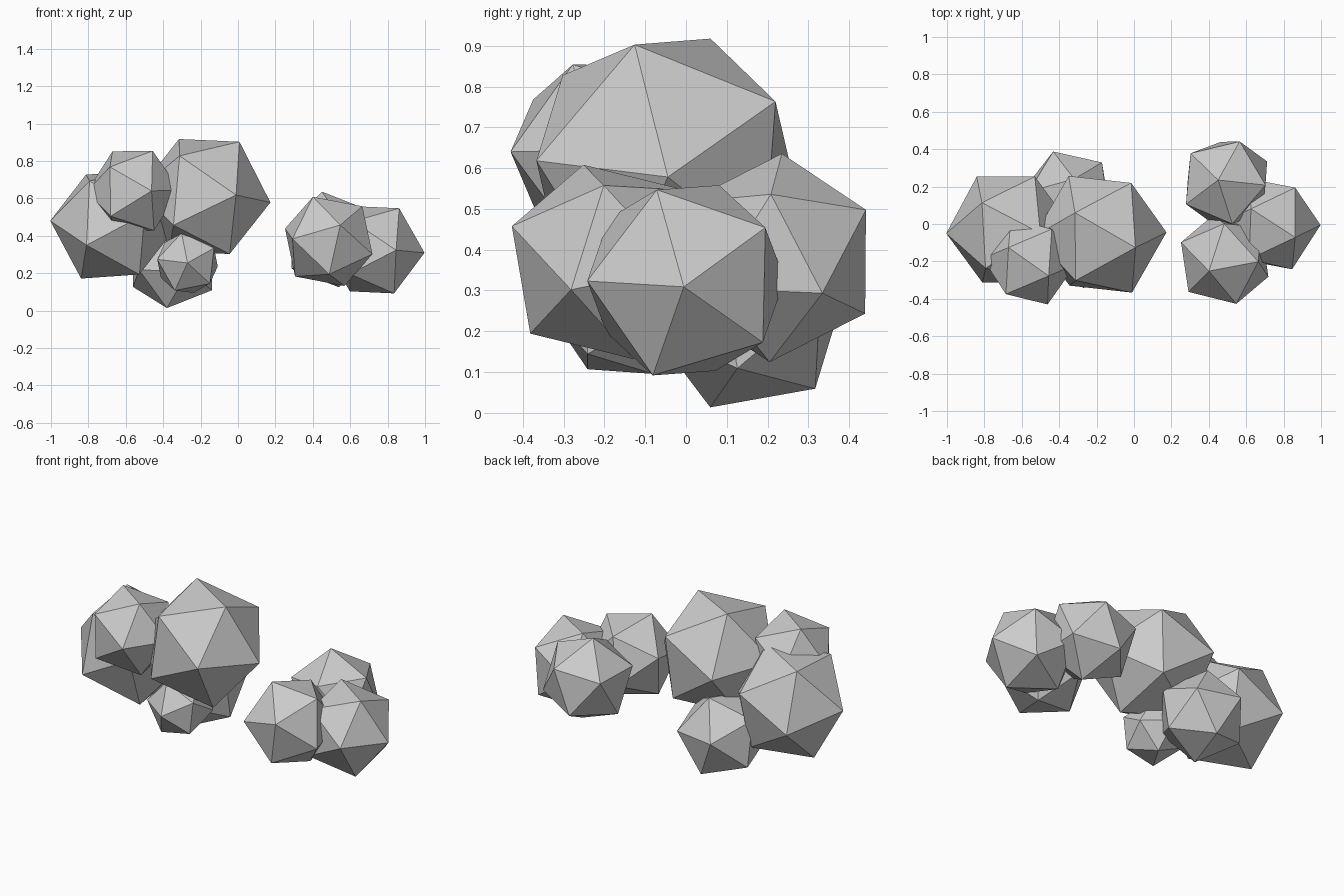
import bpy, bmesh
from mathutils import Vector, Matrix

if "Cube" in bpy.data.objects:
    bpy.data.objects.remove(bpy.data.objects["Cube"])


def frame(a, b):
    """Orthonormal frame with z along a and x leaning towards b."""
    z = Vector(a).normalized()
    x = Vector(b)
    x = (x - z * x.dot(z)).normalized()
    return Matrix((x, z.cross(x), z)).transposed()


def puff(name, centre, radius, tip, neighbour):
    """Icosahedron with one corner along tip and the next towards neighbour."""
    bm = bmesh.new()
    bmesh.ops.create_icosphere(bm, subdivisions=1, radius=1)
    top = max(bm.verts, key=lambda v: v.co.z).co.copy()
    ring = next(v.co.copy() for v in bm.verts if 0.3 < v.co.dot(top) < 0.6)
    rot = frame(tip, neighbour) @ frame(top, ring).transposed()
    size = radius / top.length
    for v in bm.verts:
        v.co = rot @ v.co * size
    mesh = bpy.data.meshes.new(name)
    bm.to_mesh(mesh)
    bm.free()
    ob = bpy.data.objects.new(name, mesh)
    ob.location = centre
    bpy.context.collection.objects.link(ob)


# Large cluster on the left
puff("left_puff", (-0.67, -0.03, 0.46), 0.335, (-0.33, -0.02, 0.02), (-0.19, -0.27, -0.10))
puff("upper_front_puff", (-0.56, -0.20, 0.64), 0.25, (0.10, -0.235, 0.0), (-0.13, -0.17, 0.13))
puff("main_puff", (-0.18, -0.055, 0.61), 0.355, (1, 0.03, -0.09), (0, 0.85, 0.53))
puff("lower_back_puff", (-0.35, 0.15, 0.25), 0.255, (-0.03, -0.09, -0.235), (0.03, 0.165, -0.17))
puff("lower_front_puff", (-0.27, -0.16, 0.255), 0.182, (0, -1, 0), (-0.2, 0, 1))

# Small cluster on the right
puff("small_back_puff", (0.495, 0.22, 0.38), 0.26, (-0.045, 0.015, 0.254), (0.39, 0.92, 0))
puff("small_front_puff", (0.485, -0.19, 0.37), 0.26, (0.06, -0.23, 0.085), (-0.09, -0.045, 0.235))
puff("small_right_puff", (0.73, 0.0, 0.325), 0.268, (1, -0.02, -0.06), (0, 0.82, 0.57))
